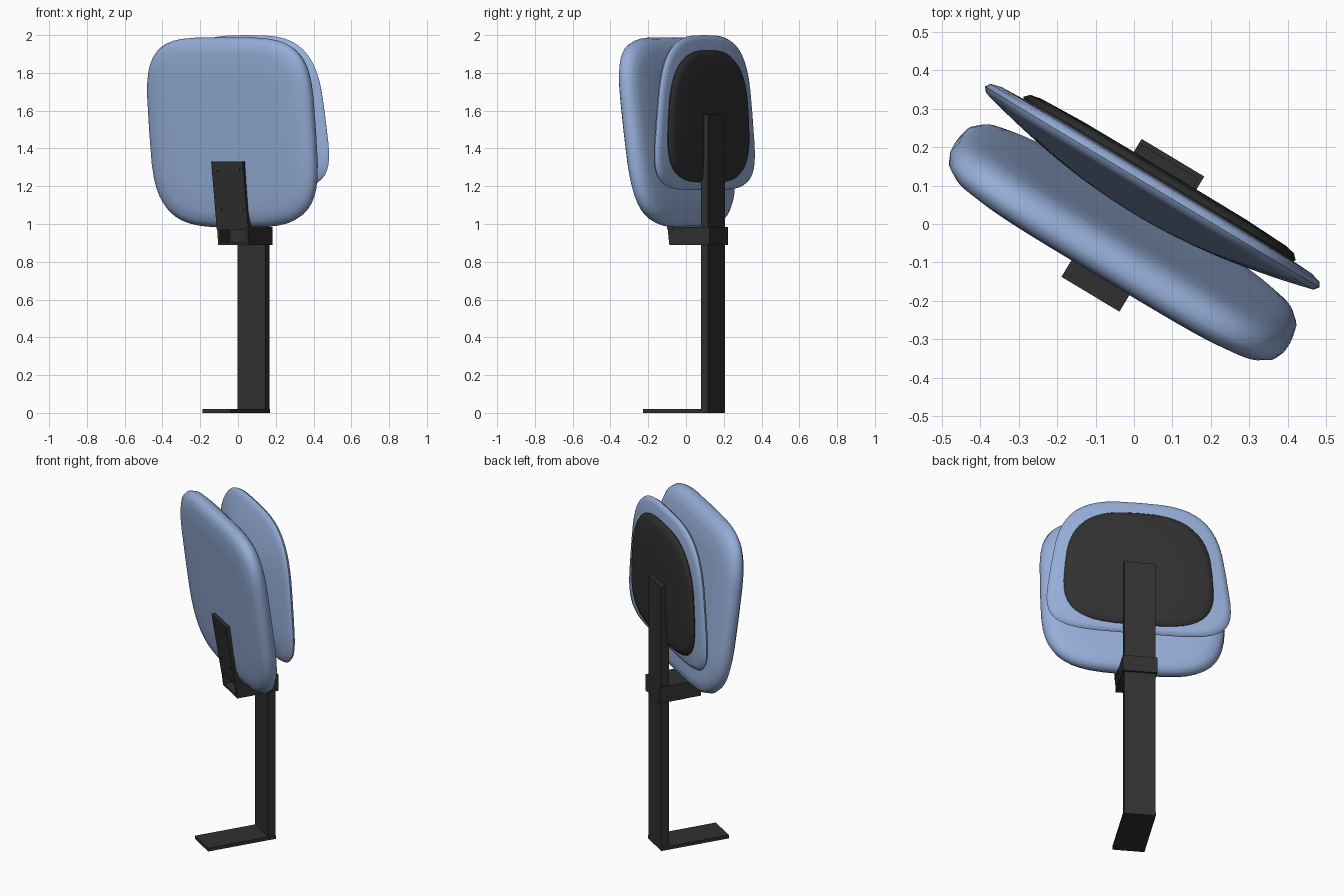
import bpy, bmesh, math
from mathutils import Matrix

if "Cube" in bpy.data.objects:
    bpy.data.objects.remove(bpy.data.objects["Cube"])

TURN = Matrix.Rotation(math.radians(-31.0), 4, 'Z')   # whole seat is turned about z


def material(name, rgb):
    m = bpy.data.materials.new(name)
    m.diffuse_color = (*rgb, 1)
    m.use_nodes = True
    m.node_tree.nodes["Principled BSDF"].inputs["Base Color"].default_value = m.diffuse_color
    return m


BLUE = material("blue_fabric", (0.30, 0.42, 0.68))
BLACK = material("black_metal", (0.03, 0.03, 0.03))


def finish(name, bm, mat, smooth=False):
    bmesh.ops.recalc_face_normals(bm, faces=bm.faces)
    me = bpy.data.meshes.new(name)
    bm.to_mesh(me)
    bm.free()
    me.materials.append(mat)
    me.transform(TURN)
    ob = bpy.data.objects.new(name, me)
    bpy.context.collection.objects.link(ob)
    if smooth:
        bpy.context.view_layer.objects.active = ob
        ob.select_set(True)
        bpy.ops.object.shade_smooth_by_angle(angle=math.radians(50))
        ob.select_set(False)
    return ob


def pad(name, mat, cz, half_w, half_h, profile, x0=0, y0=0, lean=0, taper=0,
        n_top=4, n_low=4, count=48):
    """Rounded pad: superellipse rings following a (scale, depth) profile."""
    bm = bmesh.new()
    rings = []
    for r, depth in profile:
        ring = []
        for i in range(count):
            a = 2 * math.pi * i / count
            c, s = math.cos(a), math.sin(a)
            e = 2 / (n_top if s > 0 else n_low)
            t = math.copysign(abs(s) ** e, s) * r
            x = x0 + math.copysign(abs(c) ** e, c) * r * half_w * (1 - taper * t)
            ring.append(bm.verts.new((x, y0 + depth - lean * t * half_h, cz + t * half_h)))
        rings.append(ring)
    for a, b in zip(rings, rings[1:]):
        for i in range(count):
            j = (i + 1) % count
            bm.faces.new((a[i], a[j], b[j], b[i]))
    bm.faces.new(rings[0])
    bm.faces.new(rings[-1])
    return finish(name, bm, mat, True)


def extrude(name, points, half_w, x0=0, mat=BLACK):
    """Side profile (y, z) extruded across the width."""
    bm = bmesh.new()
    face = bm.faces.new([bm.verts.new((x0 - half_w, y, z)) for y, z in points])
    ext = bmesh.ops.extrude_face_region(bm, geom=[face])["geom"]
    bmesh.ops.translate(bm, vec=(2 * half_w, 0, 0),
                        verts=[v for v in ext if isinstance(v, bmesh.types.BMVert)])
    return finish(name, bm, mat)


def box(y0, y1, z0, z1):
    return [(y0, z0), (y1, z0), (y1, z1), (y0, z1)]


# Folded-up seat cushion
pad("seat_cushion", BLUE, 1.485, 0.508, 0.503,
    [(0.05, -0.058), (0.35, -0.058), (0.65, -0.058), (0.84, -0.056), (0.93, -0.047),
     (0.98, -0.03), (1, -0.006), (0.985, 0.024), (0.94, 0.045), (0.85, 0.057),
     (0.65, 0.06), (0.35, 0.056), (0.05, 0.053)],
    y0=-0.054, lean=0.13, n_top=4.3, n_low=3.7)

# Backrest cushion, bulging forward in the middle
bulge = [(r, 0.022 + 0.075 * r ** 2) for r in (0.04, 0.2, 0.35, 0.5, 0.65, 0.8, 0.92)]
pad("backrest_cushion", BLUE, 1.59, 0.48, 0.41,
    bulge + [(0.98, 0.094), (1, 0.107), (0.985, 0.12), (0.93, 0.128), (0.6, 0.135), (0.05, 0.135)],
    x0=-0.009, taper=0.13, n_top=3.3, n_low=4.7)

# Backrest shell
pad("backrest_shell", BLACK, 1.57, 0.405, 0.35,
    [(0.05, 0.12), (0.98, 0.118), (1, 0.136), (0.97, 0.149), (0.9, 0.155), (0.6, 0.16), (0.05, 0.161)],
    x0=-0.004, taper=0.08, n_top=2.8, n_low=3.4)

# Post and foot
extrude("post", box(0.142, 0.187, 0, 1.58), 0.086, -0.003)
extrude("foot", box(-0.215, 0.187, 0, 0.02), 0.088, -0.003)

# Bracket: collar round the post, hollow arm, mounting plate
extrude("collar", box(0.05, 0.2, 0.89, 0.985), 0.095, -0.002)
extrude("arm_floor", [(-0.045, 0.89), (0.05, 0.89), (0.05, 0.905), (-0.048, 0.905)], 0.095)
extrude("arm_roof", [(-0.056, 0.968), (0.05, 0.968), (0.05, 0.985), (-0.059, 0.985)], 0.095)
for side, x in (("left", -0.0875), ("right", 0.0875)):
    extrude("arm_wall_" + side,
            [(-0.046, 0.89), (0.05, 0.89), (0.05, 0.98), (-0.057, 0.98)], 0.0075, x)
extrude("mounting_plate", [(-0.056, 0.968), (-0.115, 1.33), (-0.085, 1.33), (-0.026, 0.968)], 0.097)

# Plate screws
for k, (x, z) in enumerate([(sx * 0.066, z) for sx in (-1, 1) for z in (1.08, 1.29)]):
    bm = bmesh.new()
    y = -0.056 - (z - 0.968) * 0.163
    bmesh.ops.create_cone(bm, cap_ends=True, segments=12, radius1=0.012, radius2=0.012, depth=0.006,
                          matrix=Matrix.Translation((x, y, z)) @ Matrix.Rotation(math.radians(81), 4, 'X'))
    finish(f"screw_{k + 1}", bm, BLACK, True)
